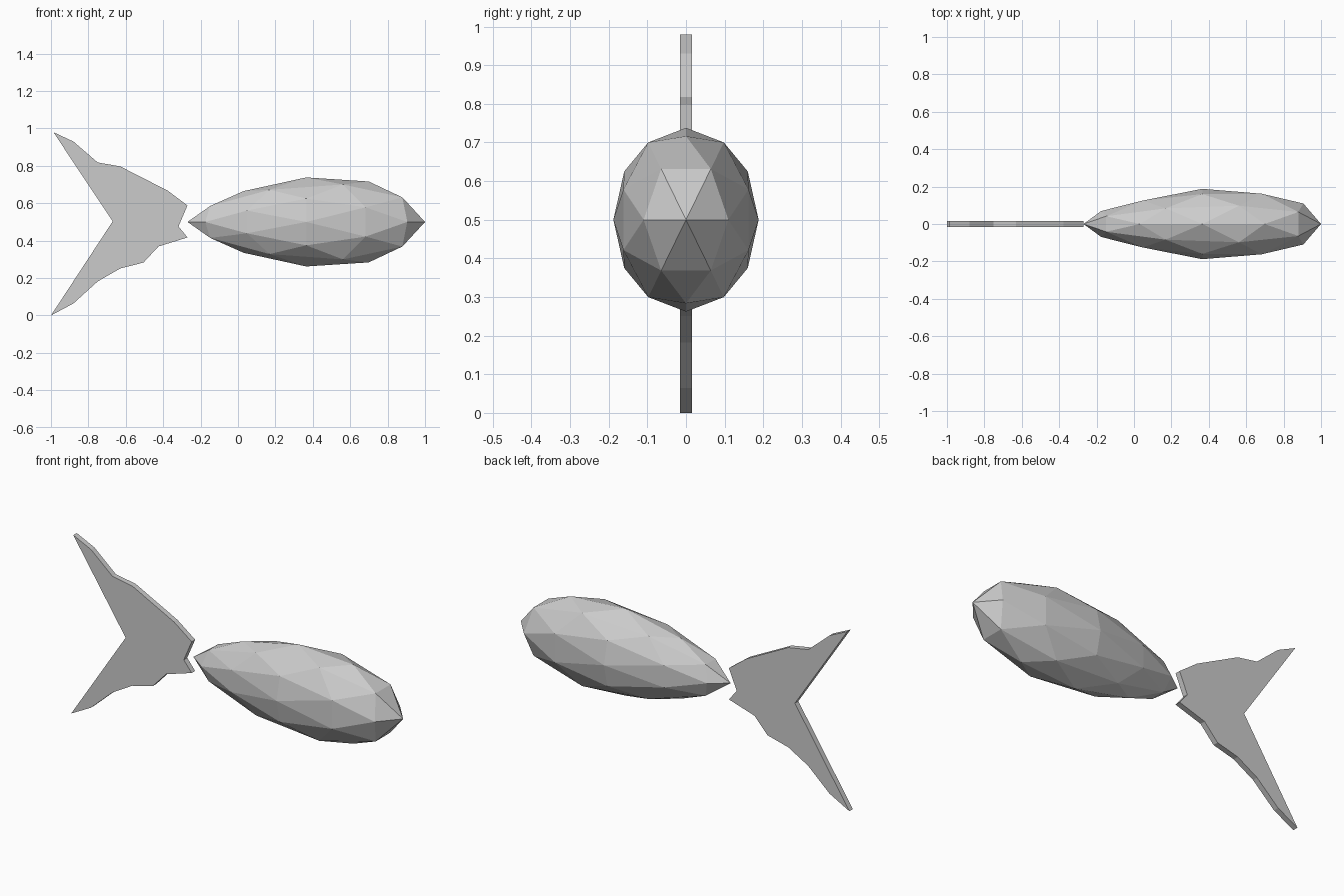
import bpy, bmesh
from itertools import combinations
from mathutils import Vector

if "Cube" in bpy.data.objects:
    bpy.data.objects.remove(bpy.data.objects["Cube"])


def finish(bm, name):
    bmesh.ops.recalc_face_normals(bm, faces=bm.faces[:])
    me = bpy.data.meshes.new(name)
    bm.to_mesh(me)
    bm.free()
    ob = bpy.data.objects.new(name, me)
    bpy.context.collection.objects.link(ob)
    return ob


# Body: 80-face geodesic ball aligned to the axes, stretched and tapered to the tail
phi = (1 + 5 ** 0.5) / 2
corners = []
for a in (-phi, phi):
    for b in (-1, 1):
        corners += [Vector((a, b, 0)), Vector((0, a, b)), Vector((b, 0, a))]
mids = [(p + q) / 2 for p, q in combinations(corners, 2) if (p - q).length < 2.1]
bm = bmesh.new()
for p in corners + mids:
    bm.verts.new(p.normalized())
bmesh.ops.convex_hull(bm, input=bm.verts[:])
for v in bm.verts:
    x, y, z = v.co
    f = 1 + (0.35 if x < 0 else 0.13) * x
    v.co = (0.365 + 0.635 * x, 0.188 * y * f, 0.5 + 0.238 * z * f)
finish(bm, "fish_body")

# Tail fin: flat outline extruded through its thickness
outline = [(-0.987, 0.98), (-0.88, 0.93), (-0.75, 0.818), (-0.63, 0.797),
           (-0.377, 0.668), (-0.27, 0.588), (-0.318, 0.476), (-0.27, 0.417),
           (-0.425, 0.369), (-0.505, 0.283), (-0.63, 0.251), (-0.75, 0.182),
           (-0.88, 0.064), (-1.0, 0.0), (-0.67, 0.503)]
bm = bmesh.new()
face = bm.faces.new([bm.verts.new((x, -0.015, z)) for x, z in outline])
ext = bmesh.ops.extrude_face_region(bm, geom=[face], use_keep_orig=True)
bmesh.ops.translate(bm, vec=(0, 0.03, 0),
                    verts=[g for g in ext["geom"] if isinstance(g, bmesh.types.BMVert)])
finish(bm, "tail_fin")
